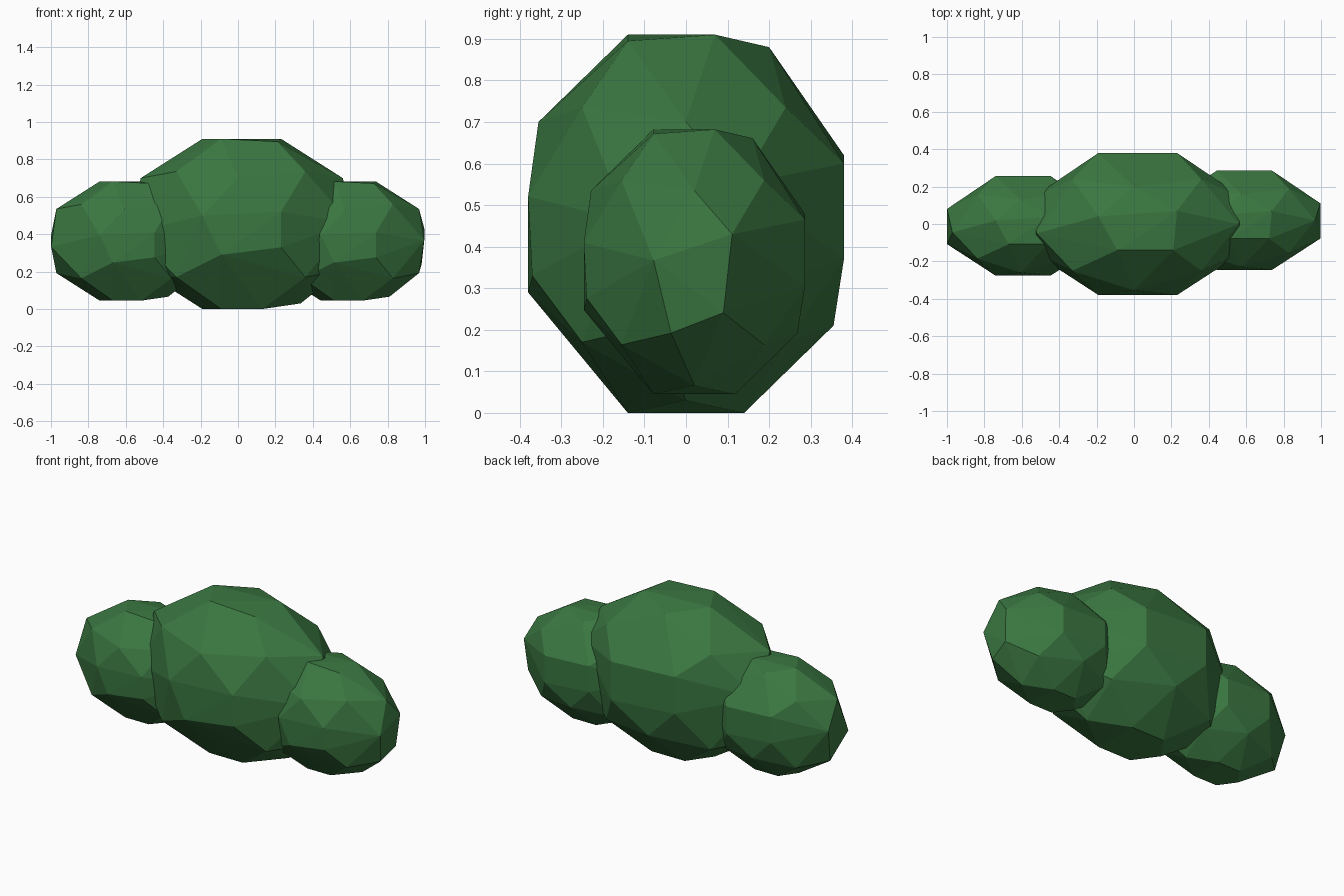
import bpy
import bmesh
from itertools import product
from mathutils import Vector

if "Cube" in bpy.data.objects:
    bpy.data.objects.remove(bpy.data.objects["Cube"])

# Foliage colour
green = bpy.data.materials.new("leaf green")
green.use_nodes = True
leaf_colour = (0.043, 0.185, 0.053, 1)
green.diffuse_color = leaf_colour
green.node_tree.nodes["Principled BSDF"].inputs["Base Color"].default_value = leaf_colour

# Corners of the clump, the same on every side
corners = list(product((-.33, .36), (-.25, .24), (.17, .735)))

# Flat crown and flat base
crown = [(-.19, .04, .91), (-.09, -.14, .91), (.21, -.14, .895),
         (.23, .07, .91), (0, .2, .88)]
base = [(-.19, 0, 0), (-.09, -.14, 0), (.13, -.14, 0), (.13, .14, 0),
        (-.09, .14, 0), (.335, 0, .03)]

# Front and back facets
front = [(-.09, -.38, .29), (.23, -.37, .33), (.23, -.38, .52),
         (-.19, -.38, .5), (0, -.355, .7), (.3, -.3, .24)]
back = [(.23, .38, .37), (.23, .38, .6), (-.19, .38, .4),
        (-.19, .38, .62), (0, .355, .21)]

# Left and right tips
left_tip = [(.6, .13, .55), (.58, .1, .28), (.56, -.08, .21),
            (.6, -.14, .46), (.56, 0, .7)]
right_tip = [(-.56, .13, .5), (-.56, -.14, .41), (-.52, -.05, .7),
             (-.52, .05, .21)]

points = corners + crown + base + front + back + left_tip + right_tip


def make_clump(name, size, offset):
    """Wrap the facet points in a closed, flat-faced shell."""
    bm = bmesh.new()
    for point in points:
        bm.verts.new(Vector(point) * size + Vector(offset))
    hull = bmesh.ops.convex_hull(bm, input=bm.verts)
    inside = {v for v in hull["geom_interior"] if isinstance(v, bmesh.types.BMVert)}
    bmesh.ops.delete(bm, geom=list(inside), context="VERTS")
    bmesh.ops.recalc_face_normals(bm, faces=bm.faces)
    mesh = bpy.data.meshes.new(name)
    bm.to_mesh(mesh)
    bm.free()
    mesh.materials.append(green)
    clump = bpy.data.objects.new(name, mesh)
    bpy.context.collection.objects.link(clump)


# One large clump between two smaller ones
make_clump("middle_bush", 1, (0, 0, 0))
make_clump("left_bush", .7, (.576, .02, .045))
make_clump("right_bush", .7, (-.607, -.01, .045))
